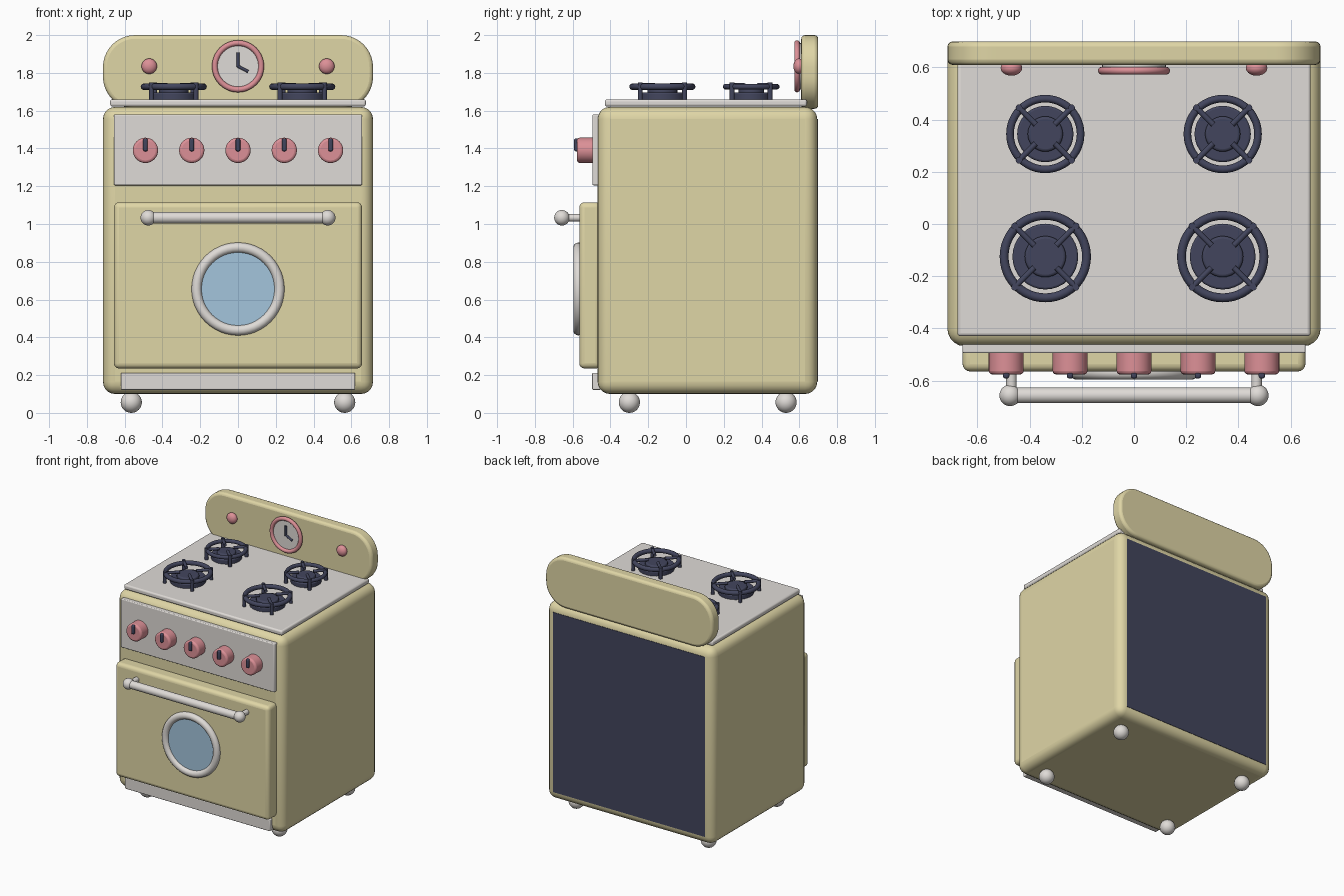
import bpy, bmesh, math
from mathutils import Vector

if "Cube" in bpy.data.objects:
    bpy.data.objects.remove(bpy.data.objects["Cube"])


def mat(name, rgb):
    m = bpy.data.materials.new(name)
    m.diffuse_color = (*rgb, 1)
    m.use_nodes = True
    m.node_tree.nodes["Principled BSDF"].inputs["Base Color"].default_value = m.diffuse_color
    return m


CREAM = mat("cream", (0.74, 0.67, 0.38))
WHITE = mat("warm_white", (0.74, 0.71, 0.68))
PINK = mat("pink", (0.72, 0.28, 0.31))
DARK = mat("dark_iron", (0.055, 0.06, 0.11))
GLASS = mat("glass", (0.37, 0.56, 0.72))


def finish(o, name, m, bevel=0, segs=3):
    o.name = name
    o.data.materials.append(m)
    if bevel:
        b = o.modifiers.new("bevel", 'BEVEL')
        b.width, b.segments = bevel, segs
        b.limit_method, b.angle_limit = 'ANGLE', math.radians(40)
    bpy.ops.object.select_all(action='DESELECT')
    o.select_set(True)
    bpy.context.view_layer.objects.active = o
    bpy.ops.object.shade_smooth_by_angle(angle=math.radians(35))
    return o


def box(name, x, y, z, m, bevel=0, segs=3, corner=0):
    """Box from (min, max) ranges; corner rounds the front outline."""
    bm = bmesh.new()
    bmesh.ops.create_cube(bm, size=1)
    for v in bm.verts:
        v.co = Vector([(r[0] + r[1]) / 2 + c * (r[1] - r[0]) for r, c in zip((x, y, z), v.co)])
    if corner:
        edges = [e for e in bm.edges if abs(e.verts[0].co.y - e.verts[1].co.y) > 1e-4]
        bmesh.ops.bevel(bm, geom=edges, offset=corner, segments=10, profile=0.5, affect='EDGES')
    me = bpy.data.meshes.new(name)
    bm.to_mesh(me)
    bm.free()
    o = bpy.data.objects.new(name, me)
    bpy.context.collection.objects.link(o)
    return finish(o, name, m, bevel, segs)


def rod(name, a, b, r, m, bevel=0, verts=32):
    a, b = Vector(a), Vector(b)
    d = b - a
    bpy.ops.mesh.primitive_cylinder_add(vertices=verts, radius=r, depth=d.length, location=(a + b) / 2,
                                        rotation=d.to_track_quat('Z', 'Y').to_euler())
    return finish(bpy.context.object, name, m, bevel)


def ball(name, loc, r, m, sy=1):
    bpy.ops.mesh.primitive_uv_sphere_add(segments=28, ring_count=16, radius=r, location=loc)
    bpy.context.object.scale.y = sy
    return finish(bpy.context.object, name, m)


def ring(name, loc, major, minor, m, facing_front=False):
    bpy.ops.mesh.primitive_torus_add(major_radius=major, minor_radius=minor, major_segments=48,
                                     minor_segments=14, location=loc,
                                     rotation=(math.pi / 2 if facing_front else 0, 0, 0))
    return finish(bpy.context.object, name, m)


# Main shell, back panel, backguard and cooktop
box("oven_body", (-.715, .715), (-.468, .695), (.10, 1.62), CREAM, .065, 5)
box("back_panel", (-.65, .65), (.66, .698), (.165, 1.555), DARK)
box("backguard", (-.715, .715), (.61, .70), (1.61, 2.0), CREAM, .02, 3, corner=.17)
box("cooktop", (-.677, .677), (-.43, .64), (1.622, 1.66), WHITE, .012)

# Front panels
box("control_panel", (-.657, .657), (-.495, -.45), (1.205, 1.58), WHITE, .006)
box("oven_door", (-.657, .657), (-.565, -.45), (.235, 1.115), CREAM, .028, 4)
box("kick_plate", (-.62, .62), (-.497, -.45), (.122, .212), WHITE, .006)

# Round door window
ring("window_frame", (0, -.57, .656), .219, .027, WHITE, True)
rod("window_glass", (0, -.55, .656), (0, -.575, .656), .215, GLASS, verts=48)

# Door handle
rod("handle_bar", (-.475, -.657, 1.033), (.475, -.657, 1.033), .03, WHITE)
for s in (-1, 1):
    ball("handle_end", (s * .475, -.657, 1.033), .041, WHITE)
    rod("handle_post", (s * .47, -.657, 1.033), (s * .47, -.55, 1.033), .02, WHITE)

# Control knobs with pointers
for i in range(-2, 3):
    x = i * .245
    rod("control_knob", (x, -.48, 1.39), (x, -.577, 1.39), .067, PINK, .014)
    box("knob_pointer", (x - .012, x + .012), (-.592, -.565), (1.385, 1.453), DARK, .008)

# Feet
for x in (-.565, .565):
    for y in (-.30, .53):
        ball("foot", (x, y, .056), .056, WHITE)

# Clock and backguard buttons
rod("clock_face", (0, .63, 1.835), (0, .588, 1.835), .122, WHITE, verts=48)
ring("clock_rim", (0, .588, 1.835), .123, .015, PINK, True)
rod("minute_hand", (0, .584, 1.83), (0, .584, 1.907), .008, DARK, verts=12)
rod("hour_hand", (0, .584, 1.835), (.054, .584, 1.807), .008, DARK, verts=12)
for s in (-1, 1):
    ball("backguard_button", (s * .47, .598, 1.835), .041, PINK, .72)

# Burners with grates
for x in (-.34, .34):
    for y, k in ((-.125, 1), (.345, .857)):
        rod("burner_base", (x, y, 1.65), (x, y, 1.695), .126 * k, DARK, .008)
        rod("burner_cap", (x, y, 1.68), (x, y, 1.717), .079 * k, DARK, .01)
        ring("grate_ring", (x, y, 1.727), .158 * k, .017 * k, DARK)
        for j in range(4):
            a = math.pi / 4 + j * math.pi / 2
            c, s = math.cos(a) * k, math.sin(a) * k
            rod("grate_bar", (x + c * .06, y + s * .06, 1.735), (x + c * .165, y + s * .165, 1.735),
                .011, DARK, verts=12)
            rod("grate_leg", (x + c * .166, y + s * .166, 1.655), (x + c * .166, y + s * .166, 1.748),
                .013, DARK, verts=12)
